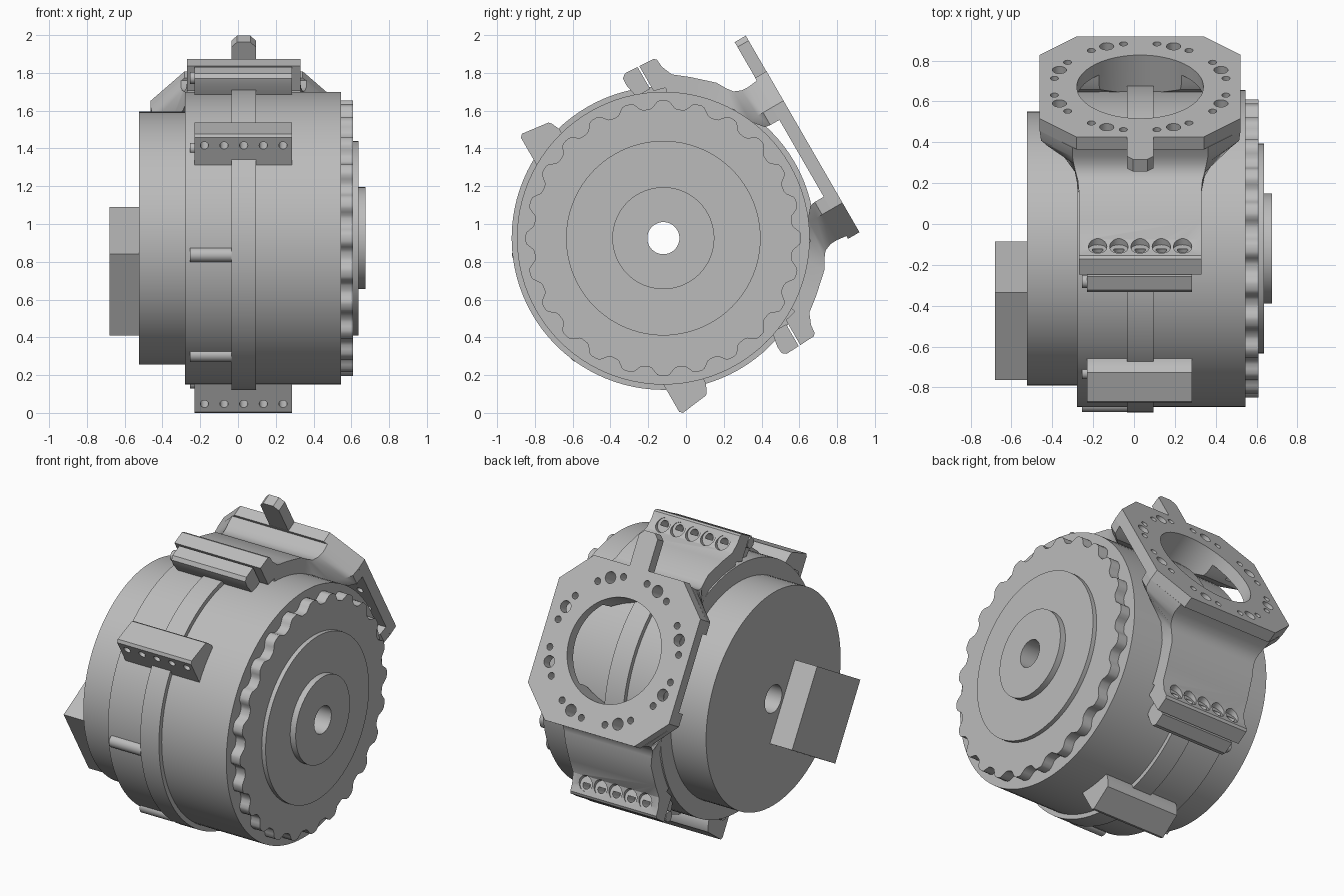
import bpy, bmesh
from math import sin, cos, pi, radians
from mathutils import Matrix, Vector

if "Cube" in bpy.data.objects:
    bpy.data.objects.remove(bpy.data.objects["Cube"])

grey = bpy.data.materials.new("plain grey")
grey.use_nodes = True
grey.diffuse_color = (0.5, 0.5, 0.5, 1)
grey.node_tree.nodes["Principled BSDF"].inputs["Base Color"].default_value = (0.5, 0.5, 0.5, 1)

# Parts are built around the drum axis with the mounting plate facing up, then tilted
TILT = Matrix.Translation((0, -0.12, 0.925)) @ Matrix.Rotation(radians(-60), 4, 'X')
MID = 0.03      # middle of the plate along the axis
BORE = 0.085


def make(name, bm):
    bmesh.ops.recalc_face_normals(bm, faces=bm.faces)
    mesh = bpy.data.meshes.new(name)
    bm.to_mesh(mesh)
    bm.free()
    mesh.materials.append(grey)
    obj = bpy.data.objects.new(name, mesh)
    bpy.context.collection.objects.link(obj)
    return obj


def add_loft(bm, sections):
    rings = [[bm.verts.new(p) for p in s] for s in sections]
    n = len(rings[0])
    for a, b in zip(rings, rings[1:]):
        for i in range(n):
            j = (i + 1) % n
            bm.faces.new((a[i], a[j], b[j], b[i]))
    bm.faces.new(rings[0])
    bm.faces.new(rings[-1])


def loft(name, sections):
    bm = bmesh.new()
    add_loft(bm, sections)
    return make(name, bm)


def bar(name, profile, x0, x1, side=1):
    """Profile of (across, up) points, extruded along the axis."""
    return loft(name, [[(x, side * v, w) for v, w in profile] for x in (x0, x1)])


def ring(name, x0, x1, radius, n=96):
    """Disc with a centre bore; radius may be a function of the angle."""
    bm = bmesh.new()
    loops = []
    for x, outer in ((x0, True), (x1, True), (x1, False), (x0, False)):
        loop = []
        for i in range(n):
            t = 2 * pi * i / n
            r = radius(t) if outer and callable(radius) else radius if outer else BORE
            loop.append(bm.verts.new((x, r * cos(t), r * sin(t))))
        loops.append(loop)
    for k in range(4):
        a, b = loops[k], loops[(k + 1) % 4]
        for i in range(n):
            j = (i + 1) % n
            bm.faces.new((a[i], a[j], b[j], b[i]))
    return make(name, bm)


def circle(x, v, w, r, along, n=24):
    pts = []
    for i in range(n):
        c, s = r * cos(2 * pi * i / n), r * sin(2 * pi * i / n)
        pts.append((x, v + c, w + s) if along == 'x' else (x + c, v + s, w))
    return pts


def cut(obj, holes):
    """Cut upright round holes given as (x, across, bottom, top, radius)."""
    for group in holes:
        bm = bmesh.new()
        for x, v, w0, w1, r in group:
            add_loft(bm, [circle(x, v, w, r, 'w', 64 if r > 0.1 else 20) for w in (w0, w1)])
        cutter = make("hole_cutter", bm)
        cutter.hide_render = True
        mod = obj.modifiers.new("holes", 'BOOLEAN')
        mod.operation, mod.solver, mod.object = 'DIFFERENCE', 'EXACT', cutter
        graph = bpy.context.evaluated_depsgraph_get()
        mesh = bpy.data.meshes.new_from_object(obj.evaluated_get(graph))
        obj.modifiers.clear()
        obj.data = mesh
        bpy.data.objects.remove(cutter)


parts = []

# Drum, clamp band and end discs
parts += [
    ring("drum_body", -0.28, 0.545, 0.775),
    ring("drum_step", -0.525, -0.28, 0.67),
    ring("clamp_band", -0.035, 0.095, 0.803),
    ring("cover_disc", 0.61, 0.637, 0.515),
    ring("hub_disc", 0.637, 0.675, 0.27),
]


def scallop(t):
    return 0.708 + 0.022 * max(-1, min(1, 1.5 * cos(24 * t)))


parts.append(ring("grip_disc", 0.545, 0.61, scallop, 288))

# Square block on the far end
parts.append(bar("end_block", [(-0.25, -0.6), (0.25, -0.6), (0.25, -0.104), (-0.25, -0.104)],
                 -0.68, -0.525))

# Round hole pattern of the plate: eight bolts, each between two pins
bolts, pins = [], []
for k in range(8):
    mid = radians(22.5 + 45 * k)
    bolts.append((MID + 0.428 * cos(mid), 0.428 * sin(mid), 0.79, 1, 0.035))
    for off in (-0.2, 0.2):
        pins.append((MID + 0.428 * cos(mid + off), 0.428 * sin(mid + off), 0.79, 1, 0.02))
plate_holes = [[(MID, 0, 0.6, 1, 0.31)], bolts + pins]

# Octagonal mounting plate
H, C = 0.492, 0.312
octagon = [(H, C), (C, H), (-C, H), (-H, C), (-H, -C), (-C, -H), (C, -H), (H, -C)]
plate = loft("mounting_plate", [[(MID + x, v, w) for x, v in octagon] for w in (0.845, 0.915)])
cut(plate, plate_holes)
parts.append(plate)

# Finger tab on the upper plate edge
tab = [(-0.065, -0.45), (0.065, -0.45), (0.065, -0.68), (0.035, -0.71), (-0.035, -0.71), (-0.065, -0.68)]
parts.append(loft("plate_tab", [[(MID + x, v, w) for x, v in tab] for w in (0.846, 0.914)]))

# Saddle stations: outer across, up, half width; inner across, up, half width
saddle = [
    (0.78, 0.445, 0.3, 0.66, 0.4, 0.3),
    (0.73, 0.47, 0.3, 0.64, 0.43, 0.3),
    (0.669, 0.548, 0.3, 0.59, 0.5, 0.3),
    (0.572, 0.655, 0.3, 0.49, 0.6, 0.3),
    (0.52, 0.685, 0.305, 0.4, 0.665, 0.32),
    (0.487, 0.71, 0.315, 0.3, 0.71, 0.38),
    (0.47, 0.75, 0.325, 0.24, 0.76, 0.45),
    (0.468, 0.79, 0.332, 0.235, 0.79, 0.485),
    (0.475, 0.846, 0.332, 0.235, 0.846, 0.492),
]
screw_xs = [MID + 0.104 * k for k in range(-2, 3)]

for side, tag in ((-1, "upper"), (1, "lower")):
    # Saddle leg between the clamp lug and the plate, with a mid line that follows the octagon
    sections = []
    for vo, wo, ho, vi, wi, hi in saddle:
        f = min(1, max(0, (vo - C) / max(0.01, vo - vi)))
        vm, wm = vo + (vi - vo) * f, wo + (wi - wo) * f
        hm = hi
        sections.append([(MID + x, side * v, w) for x, v, w in (
            (-ho, vo, wo), (ho, vo, wo), (hm, vm, wm), (hi, vi, wi), (-hi, vi, wi), (-hm, vm, wm))])
    leg = loft(tag + "_saddle_leg", sections)
    cut(leg, plate_holes)

    # Clamp lug of the saddle, with screw holes and round clearances
    lug = bar(tag + "_saddle_lug", [(0.7, 0.345), (0.853, 0.345), (0.848, 0.43), (0.835, 0.443),
                                    (0.79, 0.447), (0.66, 0.5)], -0.27, 0.33, side)
    wells = [(x, side * 0.77, 0.44, 0.6, 0.045) for x in screw_xs]
    screws = [(x, side * 0.775, 0.36, 0.6, 0.026) for x in screw_xs]
    cut(lug, [wells, screws])
    cut(leg, [wells])

    # Facing lug on the band
    inner = bar(tag + "_band_lug", [(0.72, 0.25), (0.8, 0.235), (0.84, 0.238), (0.857, 0.26),
                                    (0.853, 0.335), (0.72, 0.335)], -0.23, 0.285, side)

    # Rear rail with its row of screw holes
    rail = bar(tag + "_rear_rail", [(0.66, -0.387), (0.838, -0.387), (0.853, -0.372), (0.834, -0.22),
                                    (0.82, -0.208), (0.775, -0.188), (0.66, -0.188)], -0.23, 0.285, side)
    cut(rail, [[(x, side * 0.79, -0.45, -0.27, 0.022) for x in screw_xs]])

    # Hinge pins and the short ribs beside the band
    parts += [leg, lug, inner, rail]
    for name, v, w, r, x1 in (("rail_pin", 0.716, -0.29, 0.03, -0.2),
                              ("lug_pin", 0.815, 0.285, 0.032, -0.2),
                              ("drum_rib", 0.305, -0.705, 0.038, -0.035)):
        parts.append(loft(tag + "_" + name,
                          [circle(x, side * v, w, r, 'x') for x in (-0.255, x1)]))

# Tilt everything into place and shade
bpy.ops.object.select_all(action='DESELECT')
for obj in parts:
    obj.data.transform(TILT)
    obj.select_set(True)
bpy.context.view_layer.objects.active = parts[0]
bpy.ops.object.shade_smooth_by_angle(angle=radians(30))
